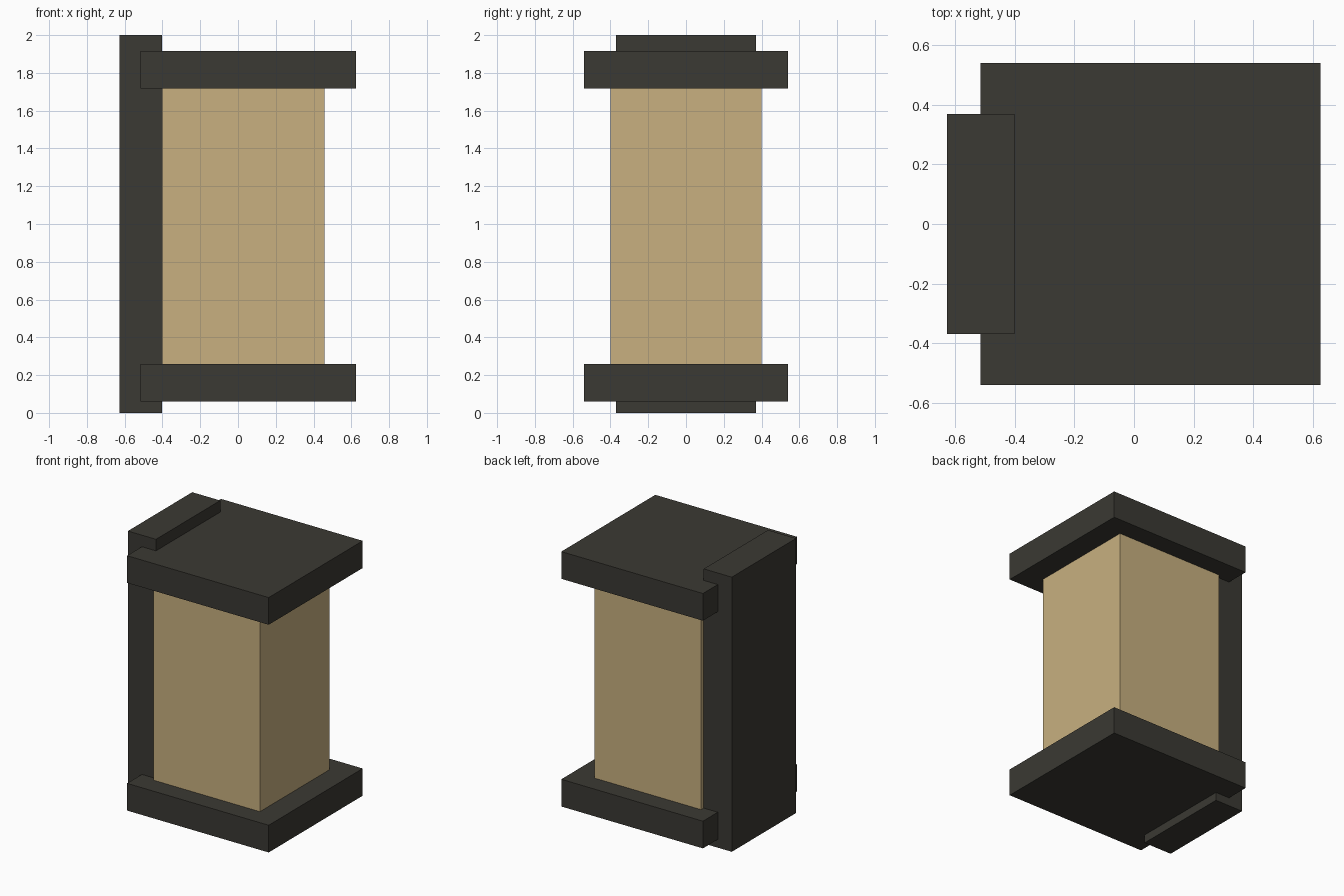
import bpy
from mathutils import Matrix, Vector
import bmesh

cube = bpy.data.objects.get("Cube")
if cube:
    bpy.data.objects.remove(cube, do_unlink=True)


def make_material(name, rgb):
    mat = bpy.data.materials.new(name)
    mat.use_nodes = True
    color = (*rgb, 1.0)
    mat.diffuse_color = color
    bsdf = next(n for n in mat.node_tree.nodes if n.type == 'BSDF_PRINCIPLED')
    bsdf.inputs["Base Color"].default_value = color
    bsdf.inputs["Roughness"].default_value = 0.8
    return mat


def box(name, low, high, mat):
    """Axis-aligned box between two opposite corners."""
    low, high = Vector(low), Vector(high)
    bm = bmesh.new()
    bmesh.ops.create_cube(bm, size=1.0, matrix=Matrix.Diagonal((*(high - low), 1.0)))
    mesh = bpy.data.meshes.new(name)
    bm.to_mesh(mesh)
    bm.free()
    mesh.materials.append(mat)
    obj = bpy.data.objects.new(name, mesh)
    obj.location = (low + high) / 2
    bpy.context.collection.objects.link(obj)
    return obj


dark = make_material("dark metal", (0.043, 0.041, 0.033))
tan = make_material("warm tan glass", (0.578, 0.434, 0.216))

# Upright mounting plate against the wall
box("wall_plate", (-0.628, -0.37, 0), (-0.402, 0.37, 2), dark)

# Lamp body
box("lamp_body", (-0.402, -0.40, 0.25), (0.457, 0.40, 1.73), tan)

# Matching slabs below and above the body
for name, bottom in (("bottom_cap", 0.06), ("top_cap", 1.718)):
    box(name, (-0.515, -0.541, bottom), (0.626, 0.541, bottom + 0.198), dark)
